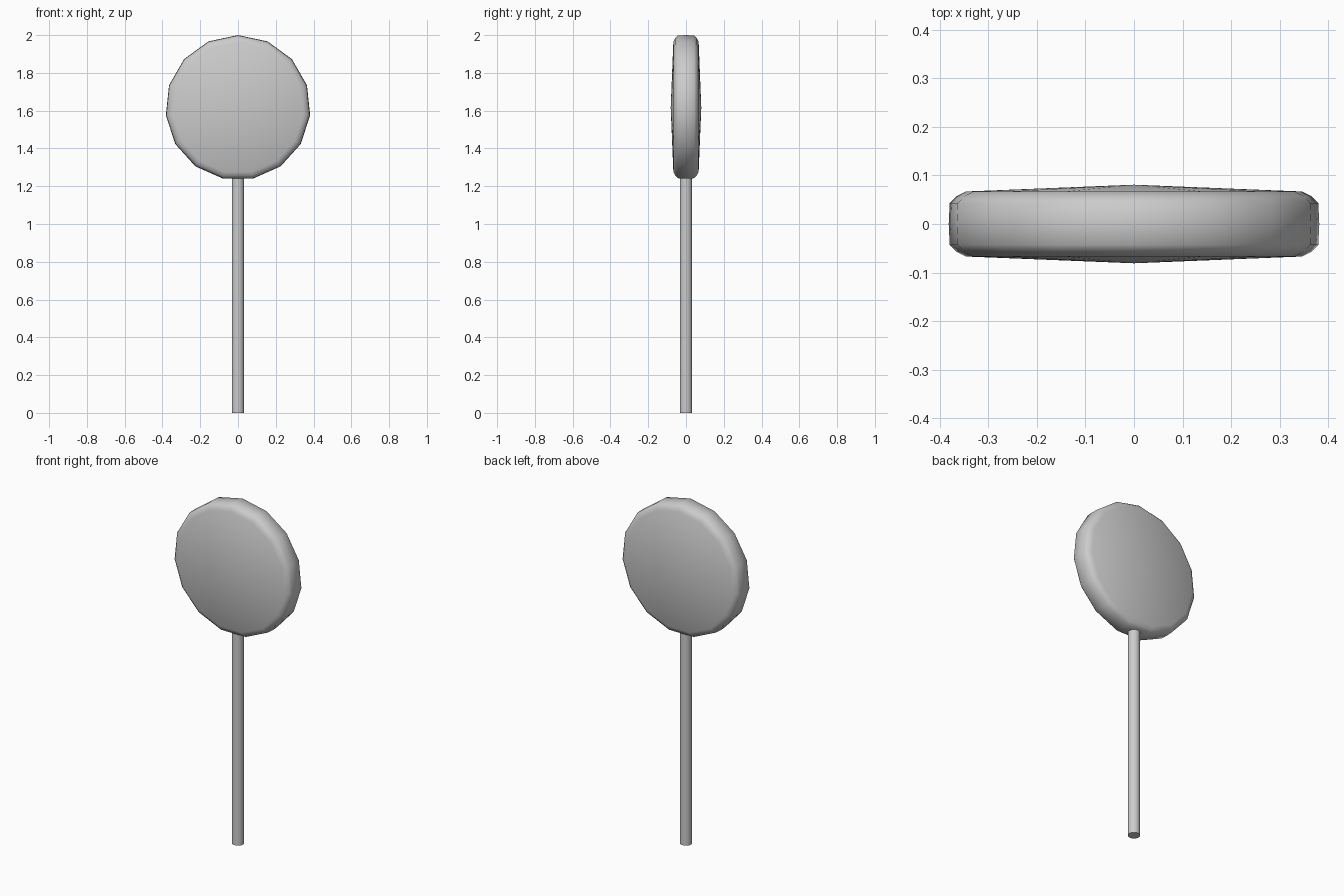
import bpy, bmesh
from math import sin, cos, pi

if "Cube" in bpy.data.objects:
    bpy.data.objects.remove(bpy.data.objects["Cube"])


def lathe(name, profile, sides, place):
    """Revolve (radius, height) points; radius 0 gives a single pole vertex."""
    bm = bmesh.new()
    rings = []
    for r, h in profile:
        n = sides if r > 0 else 1
        rings.append([bm.verts.new(place(r * sin(2 * pi * i / sides),
                                         r * cos(2 * pi * i / sides), h)) for i in range(n)])
    for a, b in zip(rings, rings[1:]):
        for i in range(sides):
            j = (i + 1) % sides
            corners = [a[i % len(a)], a[j % len(a)], b[j % len(b)], b[i % len(b)]]
            bm.faces.new(list(dict.fromkeys(corners)))
    bmesh.ops.recalc_face_normals(bm, faces=bm.faces)
    mesh = bpy.data.meshes.new(name)
    bm.to_mesh(mesh)
    bm.free()
    obj = bpy.data.objects.new(name, mesh)
    bpy.context.collection.objects.link(obj)
    bpy.context.view_layer.objects.active = obj
    bpy.ops.object.select_all(action='DESELECT')
    obj.select_set(True)
    return obj


# Upright 15-sided disc with softened rim and slightly domed faces
half = [(0, 0.081), (0.348, 0.067), (0.368, 0.057), (0.382, 0.043)]
rim = half + [(0.384, 0)] + [(r, -h) for r, h in reversed(half)]
disc = lathe("disc_head", rim, 15, lambda u, v, h: (u, h, 1.616 + v))
bpy.ops.object.shade_smooth()

# Round stick running up into the underside of the disc
stick = lathe("stick", [(0, 0), (0.033, 0), (0.033, 1.26), (0, 1.26)], 16,
              lambda u, v, h: (u, v, h))
bpy.ops.object.shade_smooth_by_angle()
